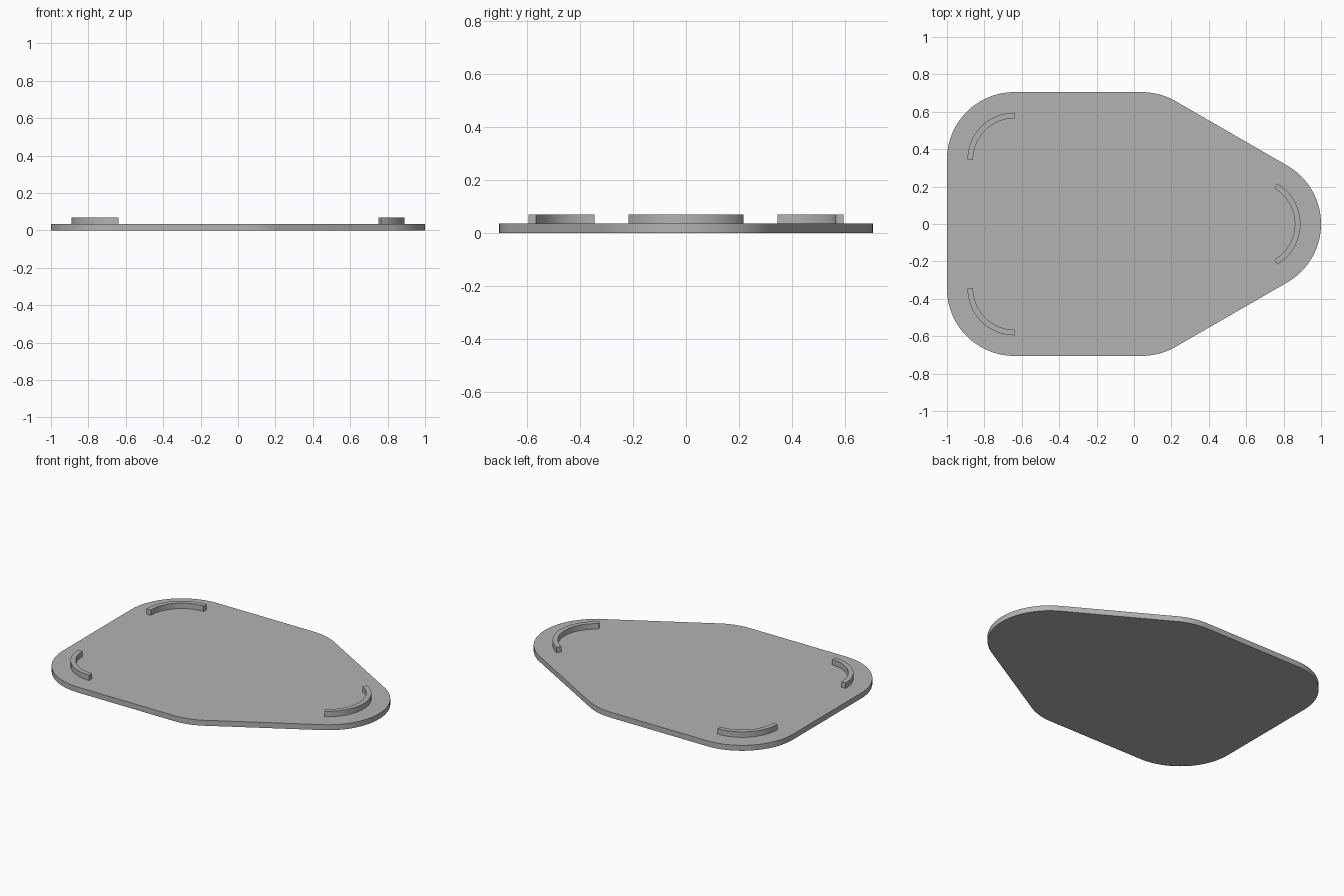
import bpy
import bmesh
from math import cos, sin, radians

cube = bpy.data.objects.get("Cube")
if cube:
    bpy.data.objects.remove(cube, do_unlink=True)

grey = bpy.data.materials.new("plain grey")
grey.use_nodes = True
colour = (0.45, 0.45, 0.45, 1)
grey.diffuse_color = colour
grey.node_tree.nodes["Principled BSDF"].inputs["Base Color"].default_value = colour

NOSE_X, REAR_X, SHOULDER_X, SIDE_Y = 0.64, -0.64, 0.042, 0.345
CORNER_R, RIB_OUTER, RIB_INNER = 0.36, 0.25, 0.22
PLATE_TOP, RIB_TOP = 0.035, 0.07


def arc(cx, cy, r, start, end, step=3):
    """Points along an arc, angles in degrees."""
    n = max(1, round(abs(end - start) / step))
    angles = [radians(start + (end - start) * i / n) for i in range(n + 1)]
    return [(cx + r * cos(a), cy + r * sin(a)) for a in angles]


def extrude_outline(name, points, z0, z1):
    """Solid prism from a flat outline, rounded walls smooth and rims sharp."""
    bm = bmesh.new()
    face = bm.faces.new([bm.verts.new((x, y, z0)) for x, y in points])
    result = bmesh.ops.extrude_face_region(bm, geom=[face], use_keep_orig=True)
    top = [v for v in result["geom"] if isinstance(v, bmesh.types.BMVert)]
    bmesh.ops.translate(bm, verts=top, vec=(0, 0, z1 - z0))
    bmesh.ops.recalc_face_normals(bm, faces=bm.faces)
    mesh = bpy.data.meshes.new(name)
    bm.to_mesh(mesh)
    bm.free()
    mesh.materials.append(grey)
    obj = bpy.data.objects.new(name, mesh)
    bpy.context.collection.objects.link(obj)
    bpy.ops.object.select_all(action="DESELECT")
    obj.select_set(True)
    bpy.context.view_layer.objects.active = obj
    bpy.ops.object.shade_smooth_by_angle(angle=radians(30))
    return obj


# Base plate: five rounded corners joined by straight edges
corners = [
    (NOSE_X, 0, -60, 60),
    (SHOULDER_X, SIDE_Y, 60, 90),
    (REAR_X, SIDE_Y, 90, 180),
    (REAR_X, -SIDE_Y, 180, 270),
    (SHOULDER_X, -SIDE_Y, 270, 300),
]
outline = [p for cx, cy, a, b in corners for p in arc(cx, cy, CORNER_R, a, b)]
extrude_outline("base_plate", outline, 0, PLATE_TOP)

# Curved ribs, concentric with the three large corners
ribs = {"nose_rib": corners[0], "back_rib": corners[2], "front_rib": corners[3]}
for name, (cx, cy, a, b) in ribs.items():
    band = arc(cx, cy, RIB_OUTER, a, b) + arc(cx, cy, RIB_INNER, b, a)
    extrude_outline(name, band, PLATE_TOP, RIB_TOP)
